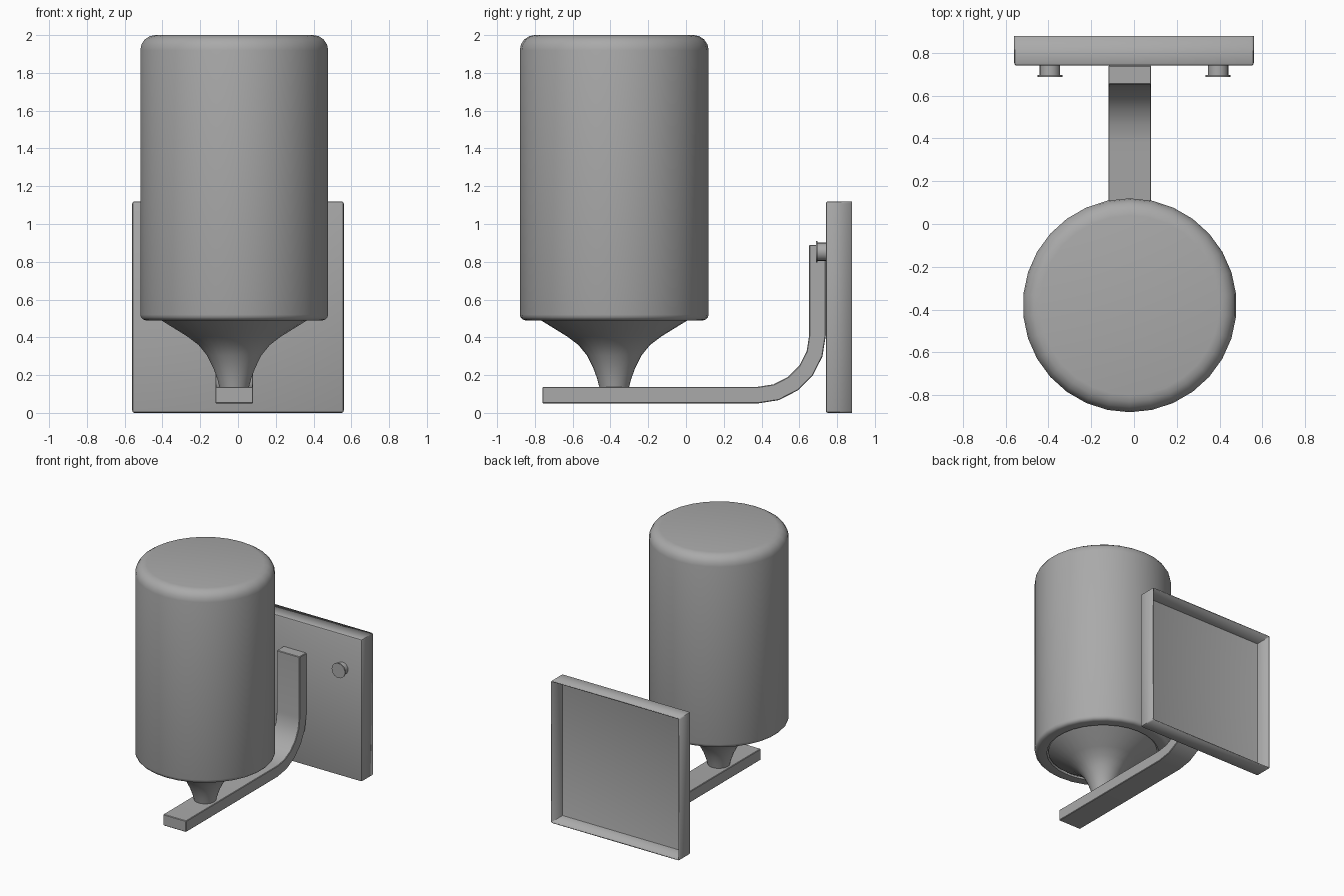
import bpy, bmesh
from math import sin, cos, pi, radians
from mathutils import Matrix, Vector

cube = bpy.data.objects.get("Cube")
if cube:
    bpy.data.objects.remove(cube, do_unlink=True)

CX, CY = -0.02, -0.38   # lamp axis

metal = bpy.data.materials.new("plain_grey")
metal.use_nodes = True
metal.diffuse_color = (0.4, 0.4, 0.4, 1)
metal.node_tree.nodes["Principled BSDF"].inputs["Base Color"].default_value = (0.4, 0.4, 0.4, 1)


def finish(name, bm, angle=40):
    """Turn a bmesh into a named, shaded object."""
    bmesh.ops.recalc_face_normals(bm, faces=bm.faces)
    mesh = bpy.data.meshes.new(name)
    bm.to_mesh(mesh)
    bm.free()
    mesh.materials.append(metal)
    ob = bpy.data.objects.new(name, mesh)
    bpy.context.collection.objects.link(ob)
    bpy.ops.object.select_all(action='DESELECT')
    bpy.context.view_layer.objects.active = ob
    ob.select_set(True)
    bpy.ops.object.shade_smooth_by_angle(angle=radians(angle))
    return ob


def lathe(name, profile, steps, matrix, angle=40):
    """Spin (radius, height) points around z, then place the result."""
    bm = bmesh.new()
    verts = [bm.verts.new((0, -r, z)) for r, z in profile]
    edges = [bm.edges.new(pair) for pair in zip(verts, verts[1:])]
    bmesh.ops.spin(bm, geom=verts + edges, cent=(0, 0, 0), axis=(0, 0, 1),
                   angle=2 * pi, steps=steps, use_duplicate=False)
    bmesh.ops.remove_doubles(bm, verts=bm.verts, dist=0.0005)
    bm.transform(matrix)
    return finish(name, bm, angle)


def arc(cx, cz, r, start, end, n):
    """Points along an arc, angles in degrees."""
    steps = [radians(start + (end - start) * i / n) for i in range(n + 1)]
    return [(cx + r * cos(a), cz + r * sin(a)) for a in steps]


# Shade: rounded jar, open underneath, with a wall thickness
shade = [(0, 2.0)] + arc(0.42, 1.92, 0.08, 90, 0, 4)
shade += arc(0.47, 0.52, 0.03, 0, -90, 3)
shade += [(0.41, 0.49), (0.41, 1.86), (0.36, 1.91), (0, 1.91)]
lathe("shade", shade, 30, Matrix.Translation((CX, CY, 0)))

# Flared holder between arm and shade
holder = [(0, 0.13), (0.077, 0.13), (0.09, 0.18), (0.11, 0.235), (0.145, 0.305),
          (0.19, 0.36), (0.25, 0.405), (0.385, 0.488), (0.4, 0.5), (0.4, 0.53), (0, 0.53)]
lathe("shade_holder", holder, 30, Matrix.Translation((CX, CY, 0)))

# Arm: flat bar bent upwards towards the wall
outline = [(-0.76, 0.05)] + arc(0.38, 0.41, 0.36, -90, 0, 5) + [(0.74, 0.89), (0.652, 0.89)]
outline += arc(0.38, 0.41, 0.272, 0, -90, 5) + [(-0.76, 0.138)]
bm = bmesh.new()
side = bm.faces.new([bm.verts.new((CX - 0.1, y, z)) for y, z in outline])
out = bmesh.ops.extrude_face_region(bm, geom=[side])
bmesh.ops.translate(bm, vec=(0.2, 0, 0),
                    verts=[v for v in out["geom"] if isinstance(v, bmesh.types.BMVert)])
bmesh.ops.recalc_face_normals(bm, faces=bm.faces)
sharp = [e for e in bm.edges if e.calc_face_angle() > radians(40)]
bmesh.ops.bevel(bm, geom=sharp, offset=0.004, segments=1, affect='EDGES')
finish("arm", bm, 30)

# Wall plate: shallow tray, open at the back
bm = bmesh.new()
bmesh.ops.create_cube(bm, size=1, matrix=Matrix.Translation((0, 0.81, 0.56))
                      @ Matrix.Diagonal((1.12, 0.14, 1.12, 1)))
back = [f for f in bm.faces if f.calc_center_median().y > 0.87]
bmesh.ops.delete(bm, geom=back, context='FACES')
bmesh.ops.bevel(bm, geom=[e for e in bm.edges if not e.is_boundary],
                offset=0.012, segments=2, profile=0.5, affect='EDGES')
plate = finish("wall_plate", bm, 35)
wall = plate.modifiers.new("thickness", 'SOLIDIFY')
wall.thickness = 0.008
wall.offset = -1

# Thumb screws on the front of the plate
screw = [(0, 0), (0.048, 0), (0.048, 0.046), (0.058, 0.046), (0.058, 0.055), (0, 0.055)]
for name, s in (("left_screw", 1), ("right_screw", -1)):
    lathe(name, screw, 20, Matrix.Translation((0.393 * s, 0.742, 0.853))
          @ Matrix.Rotation(pi / 2, 4, 'X'))
